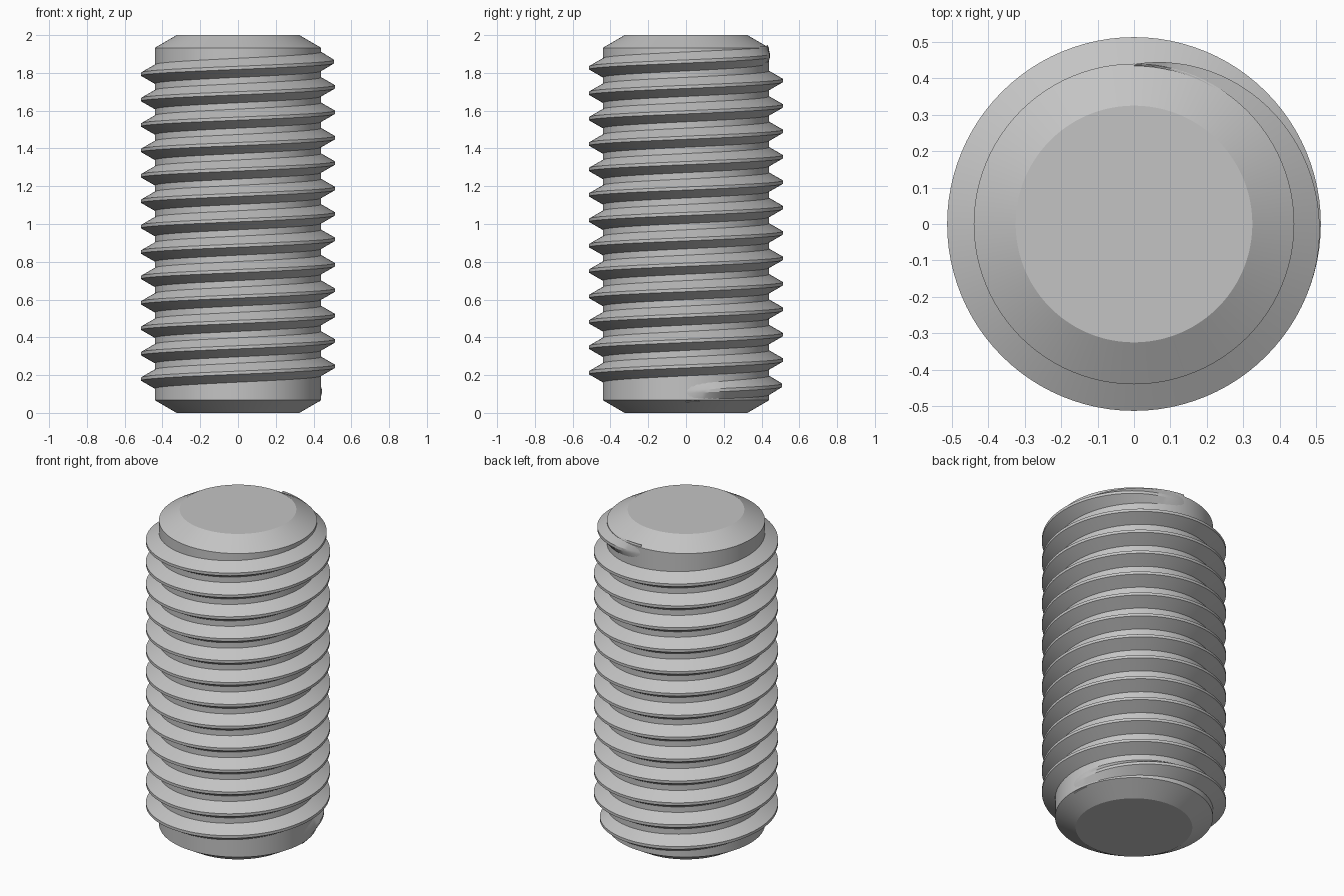
import bpy, bmesh
from math import cos, sin, pi, radians

cube = bpy.data.objects.get("Cube")
if cube:
    bpy.data.objects.remove(cube, do_unlink=True)

HEIGHT = 2.0
CORE_R, CREST_R, TIP_R = 0.44, 0.513, 0.325
CHAMFER = 0.067
PITCH = 0.1345
SEGMENTS = 96

steel = bpy.data.materials.new("grey_steel")
steel.use_nodes = True
GREY = (0.55, 0.55, 0.55, 1)
steel.diffuse_color = GREY
steel.node_tree.nodes["Principled BSDF"].inputs["Base Color"].default_value = GREY


def finish(bm, name):
    """Turn a bmesh into a smooth-shaded object with sharp edges kept."""
    bmesh.ops.recalc_face_normals(bm, faces=bm.faces)
    mesh = bpy.data.meshes.new(name)
    bm.to_mesh(mesh)
    bm.free()
    mesh.materials.append(steel)
    obj = bpy.data.objects.new(name, mesh)
    bpy.context.collection.objects.link(obj)
    bpy.ops.object.select_all(action="DESELECT")
    obj.select_set(True)
    bpy.context.view_layer.objects.active = obj
    bpy.ops.object.shade_smooth_by_angle(angle=radians(25))
    return obj


def bridge(bm, a, b):
    """Join two closed rings of vertices with quads."""
    n = len(a)
    for i in range(n):
        j = (i + 1) % n
        bm.faces.new((a[i], a[j], b[j], b[i]))


# Core: cylinder with a chamfer at both ends
bm = bmesh.new()
rings = []
for r, z in ((TIP_R, 0), (CORE_R, CHAMFER), (CORE_R, HEIGHT - CHAMFER), (TIP_R, HEIGHT)):
    angles = [2 * pi * i / SEGMENTS for i in range(SEGMENTS)]
    rings.append([bm.verts.new((r * cos(a), r * sin(a), z)) for a in angles])
for a, b in zip(rings, rings[1:]):
    bridge(bm, a, b)
bm.faces.new(rings[0])
bm.faces.new(rings[-1])
finish(bm, "core")

# Thread: right-handed helix of a truncated triangle, fading out at both ends
TURNS = 13.25
START_Z = 0.112
FADE = radians(115)
SINK = 0.006
crest_half = PITCH / 16
root_half = PITCH * 3 / 8 + SINK * 0.577

bm = bmesh.new()
sections = []
steps = int(TURNS * SEGMENTS)
total = TURNS * 2 * pi
for i in range(steps + 1):
    a = total * i / steps
    t = min(1, a / FADE, (total - a) / FADE)
    grow = 1 - (1 - t) ** 2
    root = CORE_R - SINK
    crest = CORE_R - 0.001 + (CREST_R - CORE_R + 0.001) * grow
    z = START_Z + PITCH * a / (2 * pi)
    profile = ((root, -root_half), (crest, -crest_half), (crest, crest_half), (root, root_half))
    sections.append([bm.verts.new((r * cos(a), r * sin(a), z + dz)) for r, dz in profile])
for a, b in zip(sections, sections[1:]):
    bridge(bm, a, b)
bm.faces.new(sections[0])
bm.faces.new(sections[-1])
finish(bm, "thread")
